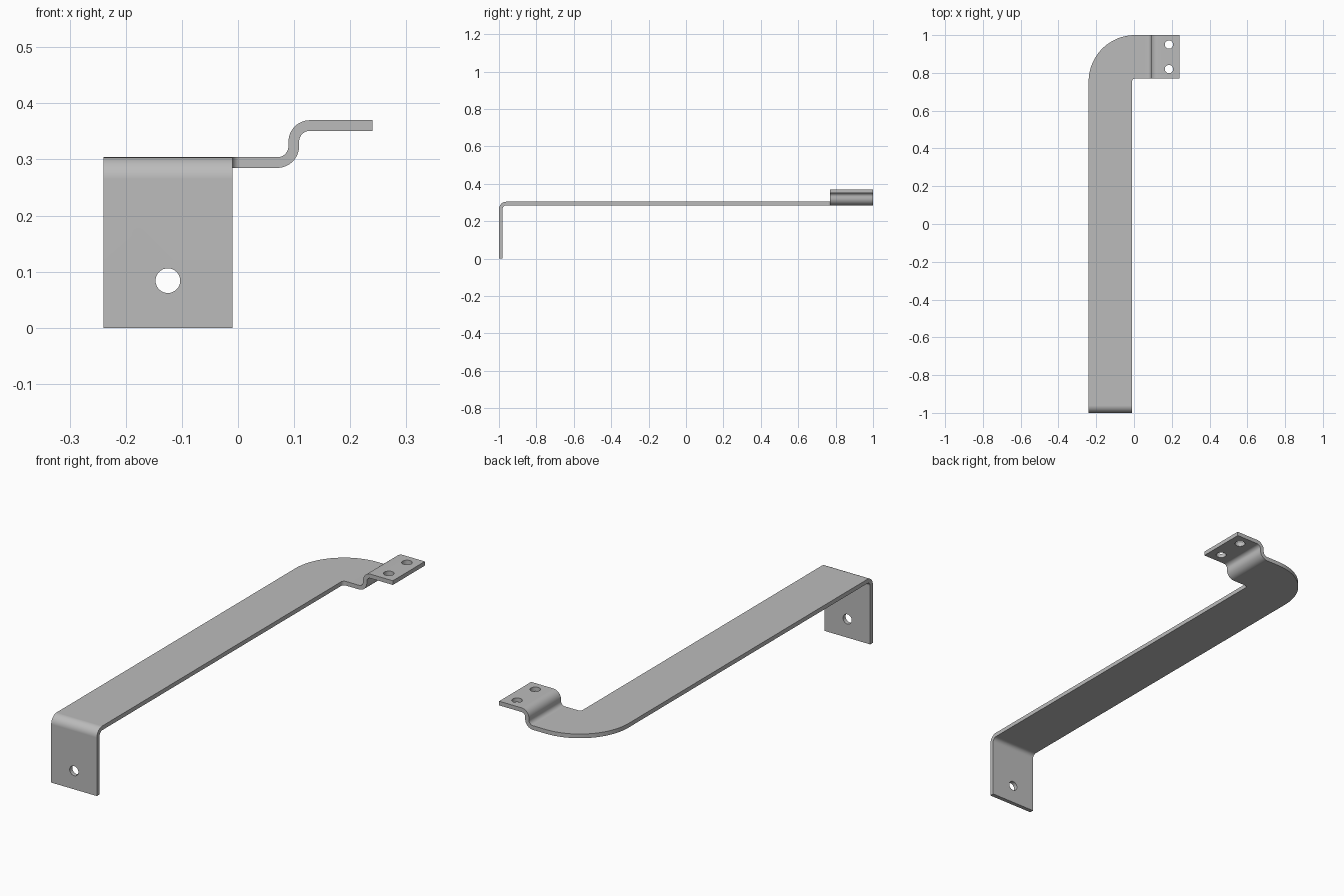
import bpy, bmesh, math
from mathutils import Vector

if "Cube" in bpy.data.objects:
    bpy.data.objects.remove(bpy.data.objects["Cube"])

T = 0.019                        # sheet thickness
XL, XR = -0.24, -0.01            # arm sides
YB, YF = 1.0, 0.77               # tab sides
ZT, ZB = 0.304, 0.304 - T        # arm top and underside
R_IN, R_OUT = 0.02, 0.039        # bend radii

steel = bpy.data.materials.new("grey_steel")
steel.diffuse_color = (0.5, 0.5, 0.5, 1)
steel.use_nodes = True
steel.node_tree.nodes["Principled BSDF"].inputs["Base Color"].default_value = steel.diffuse_color


def arc(cx, cy, r, a0, a1, n):
    """Points on a circular arc, angles in degrees."""
    out = []
    for i in range(n + 1):
        a = math.radians(a0 + (a1 - a0) * i / n)
        out.append((cx + r * math.cos(a), cy + r * math.sin(a)))
    return out


# Each section holds: upper left, upper right, lower right, lower left
sections = []


def arm_section(upper, lower):
    (yu, zu), (yl, zl) = upper, lower
    sections.append([(XL, yu, zu), (XR, yu, zu), (XR, yl, zl), (XL, yl, zl)])


def tab_section(upper, lower):
    (xu, zu), (xl, zl) = upper, lower
    sections.append([(xu, YB, zu), (xu, YF, zu), (xl, YF, zl), (xl, YB, zl)])


# Front flange and its bend into the arm
arm_section((-1, 0), (-1 + T, 0))
bend = (-1 + R_OUT, ZT - R_OUT)
for u, l in zip(arc(*bend, R_OUT, 180, 90, 12), arc(*bend, R_IN, 180, 90, 12)):
    arm_section(u, l)

# Flat elbow at the rear of the arm
r = 0.015
cx, cy = XR + r, YF - r
for o, i in zip(arc(cx, cy, cx - XL, 180, 90, 28), arc(cx, cy, r, 180, 90, 28)):
    sections.append([(*o, ZT), (*i, ZT), (*i, ZB), (*o, ZB)])

# Raised step: lower bend, upper bend, then the flat tab
c1, c2 = (0.07, ZT + R_IN), (0.128, 0.332)
for u, l in zip(arc(*c1, R_IN, -90, 0, 12), arc(*c1, R_OUT, -90, 0, 12)):
    tab_section(u, l)
for u, l in zip(arc(*c2, R_OUT - 0.001, 180, 90, 12), arc(*c2, R_IN - 0.001, 180, 90, 12)):
    tab_section(u, l)
tab_section((0.24, 0.37), (0.24, 0.37 - T))

# Skin the sections into one bent strip
bm = bmesh.new()
rings = [[bm.verts.new(p) for p in s] for s in sections]
for a, b in zip(rings, rings[1:]):
    for k in range(4):
        m = (k + 1) % 4
        bm.faces.new((a[k], a[m], b[m], b[k]))
bm.faces.new(rings[0])
bm.faces.new(rings[-1])
bmesh.ops.recalc_face_normals(bm, faces=bm.faces[:])
mesh = bpy.data.meshes.new("bracket_strip")
bm.to_mesh(mesh)
bm.free()
mesh.materials.append(steel)
strip = bpy.data.objects.new("bracket_strip", mesh)
bpy.context.collection.objects.link(strip)

# Bolt holes: one in the flange, two in the tab
holes = [((-0.125, -0.99, 0.084), (math.pi / 2, 0, 0)),
         ((0.185, 0.82, 0.36), (0, 0, 0)),
         ((0.185, 0.95, 0.36), (0, 0, 0))]
for loc, rot in holes:
    bpy.ops.mesh.primitive_cylinder_add(vertices=32, radius=0.022, depth=0.06,
                                        location=loc, rotation=rot)
    cutter = bpy.context.object
    cutter.name = "hole_cutter"
    cutter.hide_render = True
    cutter.data.materials.append(steel)
    bpy.context.view_layer.objects.active = strip
    mod = strip.modifiers.new("hole", 'BOOLEAN')
    mod.operation = 'DIFFERENCE'
    mod.solver = 'EXACT'
    mod.object = cutter
    bpy.ops.object.modifier_apply(modifier=mod.name)
    bpy.data.objects.remove(cutter, do_unlink=True)

# Smooth bends, crisp edges, even flats
bpy.ops.object.select_all(action='DESELECT')
strip.select_set(True)
bpy.context.view_layer.objects.active = strip
bpy.ops.object.shade_smooth_by_angle(angle=math.radians(30))
wn = strip.modifiers.new("even_flats", 'WEIGHTED_NORMAL')
wn.keep_sharp = True
